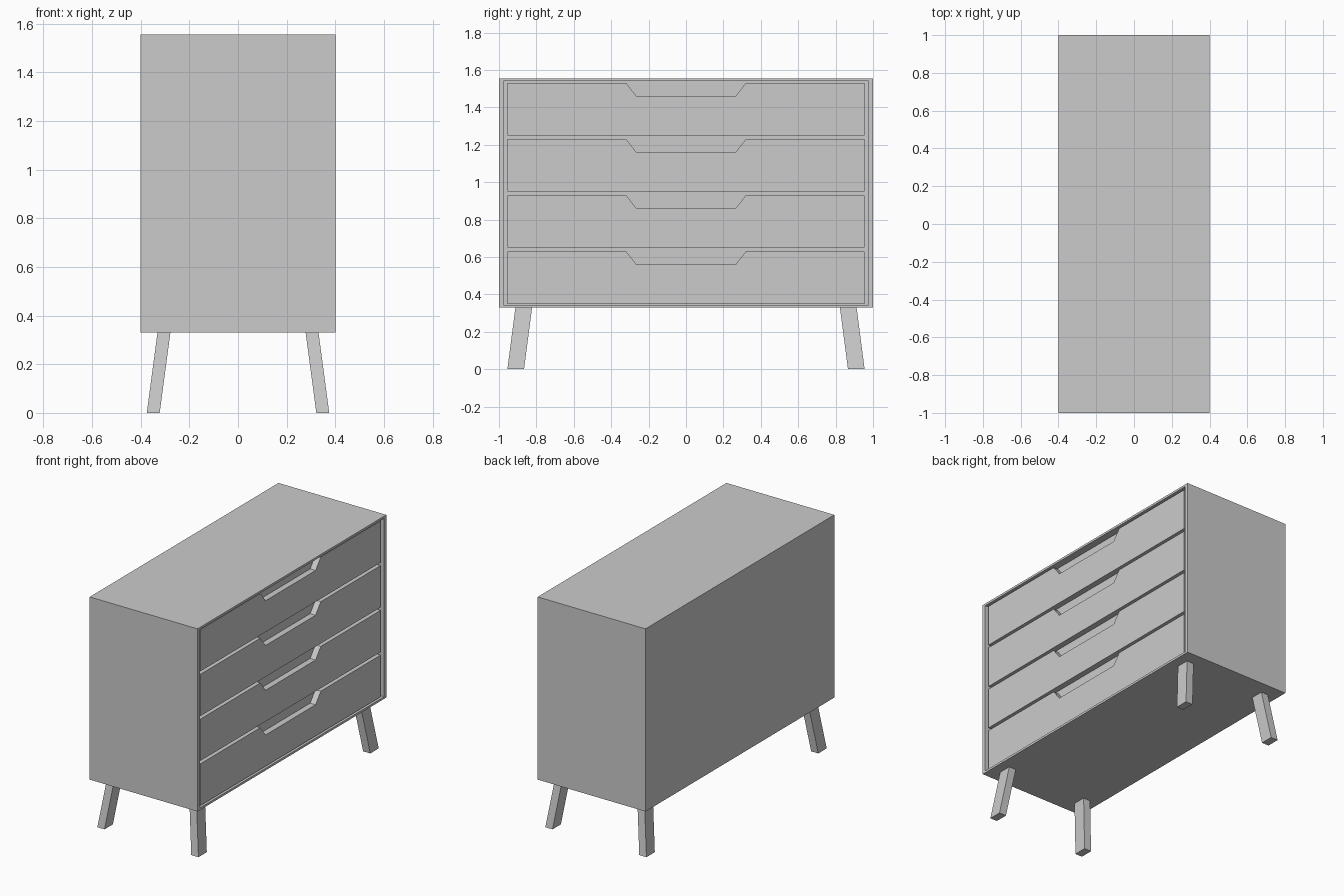
import bpy, bmesh

if "Cube" in bpy.data.objects:
    bpy.data.objects.remove(bpy.data.objects["Cube"])

def make_object(name, bm):
    bmesh.ops.recalc_face_normals(bm, faces=bm.faces[:])
    mesh = bpy.data.meshes.new(name)
    bm.to_mesh(mesh)
    bm.free()
    obj = bpy.data.objects.new(name, mesh)
    bpy.context.collection.objects.link(obj)
    return obj

def loft(bm, bottom, top):
    """Closed solid between two matching outlines."""
    a = [bm.verts.new(p) for p in bottom]
    b = [bm.verts.new(p) for p in top]
    bm.faces.new(a)
    bm.faces.new(b)
    for i in range(len(a)):
        j = (i + 1) % len(a)
        bm.faces.new((a[i], a[j], b[j], b[i]))

def rect(x0, x1, y0, y1, z):
    return [(x0, y0, z), (x1, y0, z), (x1, y1, z), (x0, y1, z)]

HX, Z0, Z1 = 0.4, 0.33, 1.555
BACK = 0.35          # x of the panel behind the drawer fronts
FRONT = 0.39         # drawers sit just behind the rim

# Cabinet body: box whose drawer side is inset to a thin rim and pushed in
bm = bmesh.new()
loft(bm, rect(-HX, HX, -1, 1, Z0), rect(-HX, HX, -1, 1, Z1))
bmesh.ops.recalc_face_normals(bm, faces=bm.faces[:])
face = max(bm.faces, key=lambda f: f.calc_center_median().x)
panel = bmesh.ops.extrude_discrete_faces(bm, faces=[face])["faces"][0]
rim_verts = list(panel.verts)
zc = (Z0 + Z1) / 2
for v in rim_verts:
    v.co.y *= 0.976
    v.co.z = zc + (v.co.z - zc) * 0.976
panel = bmesh.ops.extrude_discrete_faces(bm, faces=[panel])["faces"][0]
for v in panel.verts:
    v.co.x = BACK
bmesh.ops.remove_doubles(bm, verts=bm.verts[:], dist=1e-5)
make_object("cabinet_body", bm)

# Drawer fronts with a tapered hand notch in the top edge
W, H = 0.955, 0.28
profile = [(-W, 0), (W, 0), (W, H), (0.32, H), (0.265, H - 0.07),
           (-0.265, H - 0.07), (-0.32, H), (-W, H)]
for i in range(4):
    z = 0.35 + 0.3 * i
    bm = bmesh.new()
    loft(bm, [(BACK, y, z + h) for y, h in profile],
         [(FRONT, y, z + h) for y, h in profile])
    make_object(f"drawer_front_{i + 1}", bm)

# Splayed legs, mirrored to the four corners
for sx, side in ((-1, "back"), (1, "drawer_side")):
    for sy, end in ((-1, "left"), (1, "right")):
        bm = bmesh.new()
        loft(bm, rect(sx * 0.322, sx * 0.375, sy * 0.866, sy * 0.955, 0),
             rect(sx * 0.278, sx * 0.331, sy * 0.823, sy * 0.912, Z0))
        make_object(f"leg_{side}_{end}", bm)
